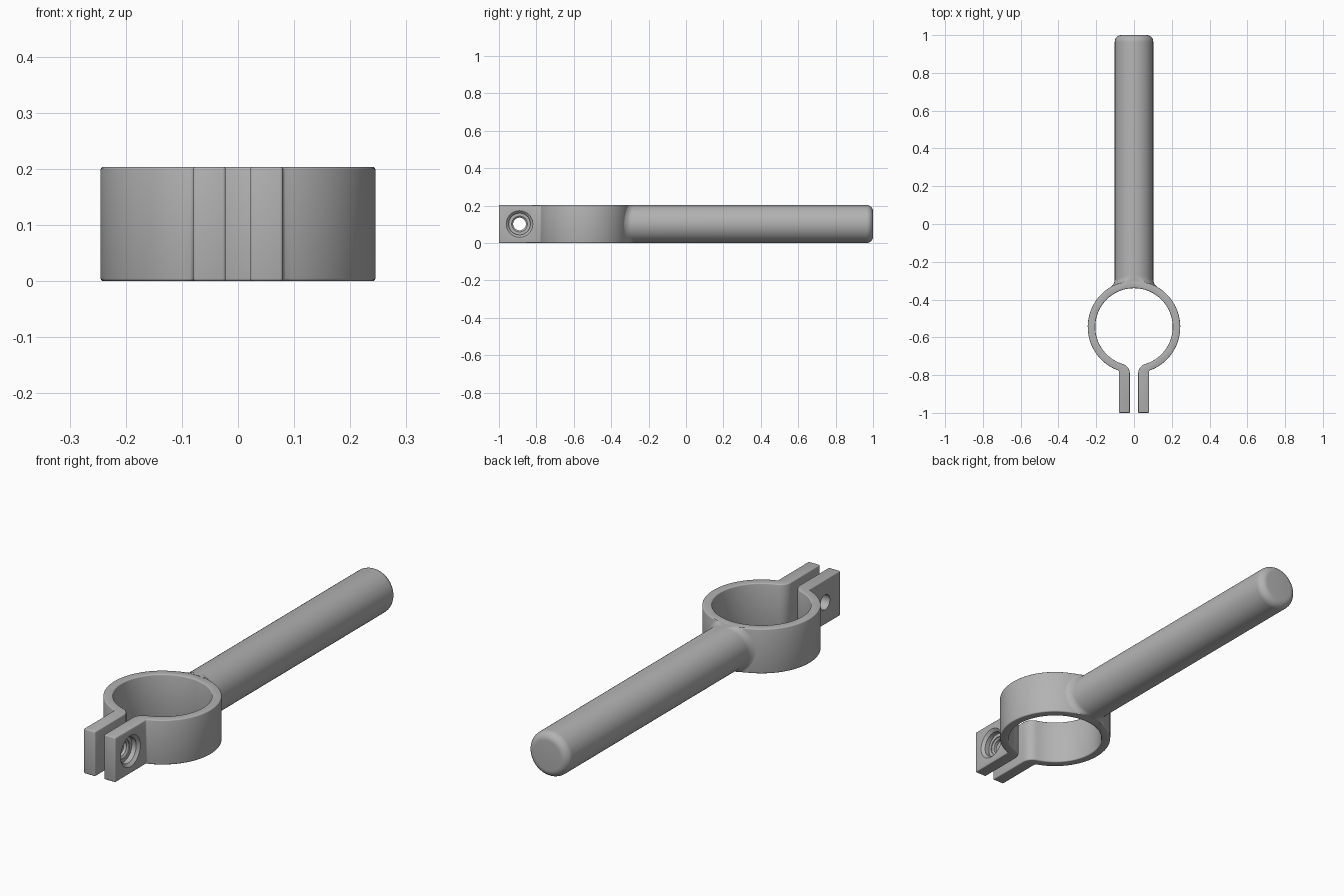
import bpy
import bmesh
from math import sin, cos, pi, sqrt, atan2

cube = bpy.data.objects.get("Cube")
if cube:
    bpy.data.objects.remove(cube, do_unlink=True)

R = 0.102                       # handle radius, half the clamp height
CY, OUT, INN = -0.545, 0.245, 0.205   # ring centre, outer and inner radius
LUG_IN, LUG_OUT = 0.022, 0.08
BOLT_Y = -0.89

grey = bpy.data.materials.new("plain grey")
grey.use_nodes = True
color = (0.45, 0.45, 0.45, 1)
grey.diffuse_color = color
grey.node_tree.nodes["Principled BSDF"].inputs["Base Color"].default_value = color


def make_object(name, bm):
    bmesh.ops.recalc_face_normals(bm, faces=bm.faces)
    mesh = bpy.data.meshes.new(name)
    bm.to_mesh(mesh)
    bm.free()
    mesh.materials.append(grey)
    obj = bpy.data.objects.new(name, mesh)
    bpy.context.collection.objects.link(obj)
    return obj


def loft(name, rings):
    """Skin a list of equal closed rings and cap both ends."""
    bm = bmesh.new()
    rows = [[bm.verts.new(p) for p in ring] for ring in rings]
    n = len(rows[0])
    for a, b in zip(rows, rows[1:]):
        for i in range(n):
            j = (i + 1) % n
            bm.faces.new((a[i], a[j], b[j], b[i]))
    bm.faces.new(rows[0])
    bm.faces.new(rows[-1])
    return make_object(name, bm)


def arc(cx, cy, r, a0, a1, n):
    return [(cx + r * cos(a0 + (a1 - a0) * i / n),
             cy + r * sin(a0 + (a1 - a0) * i / n)) for i in range(n + 1)]


def select_only(obj):
    bpy.ops.object.select_all(action='DESELECT')
    obj.select_set(True)
    bpy.context.view_layer.objects.active = obj


# Clamp: half outline of ring, lug and inner fillet, mirrored and extruded
fr = 0.052
fx = LUG_IN + fr
fy = CY - sqrt((INN + fr) ** 2 - fx ** 2)
to_ring = atan2(CY - fy, -fx)
lug_angle = -atan2(sqrt(OUT ** 2 - LUG_OUT ** 2), LUG_OUT)
half = arc(0, CY, OUT, pi / 2, lug_angle, 40)
half += [(LUG_OUT, -1), (LUG_IN, -1)]
half += arc(fx, fy, fr, pi, to_ring, 8)
half += arc(0, CY, INN, to_ring - pi, pi / 2, 40)[1:]
outline = half + [(-x, y) for x, y in reversed(half[1:-1])]

bm = bmesh.new()
base = bm.faces.new([bm.verts.new((x, y, 0)) for x, y in outline])
top = bmesh.ops.extrude_face_region(bm, geom=[base])["geom"]
bmesh.ops.translate(bm, vec=(0, 0, 2 * R),
                    verts=[v for v in top if isinstance(v, bmesh.types.BMVert)])
clamp = make_object("clamp_ring", bm)

# Bolt hole: stepped bore through both lugs, recessed on the +x side
bore = [(-0.1, 0.034), (0.036, 0.034), (0.042, 0.042), (0.046, 0.042),
        (0.046, 0.058), (0.068, 0.058), (LUG_OUT, 0.071), (0.1, 0.071)]
cutter = loft("bolt_hole_cutter", [
    [(x, BOLT_Y + r * cos(2 * pi * i / 40), R + r * sin(2 * pi * i / 40))
     for i in range(40)] for x, r in bore])
cutter.hide_render = True

bevel = clamp.modifiers.new("soft_edges", 'BEVEL')
bevel.width, bevel.segments = 0.005, 3
bevel.limit_method, bevel.angle_limit = 'ANGLE', 0.6
cut = clamp.modifiers.new("bolt_hole", 'BOOLEAN')
cut.operation, cut.object, cut.solver = 'DIFFERENCE', cutter, 'EXACT'
select_only(clamp)
for mod in ("soft_edges", "bolt_hole"):
    bpy.ops.object.modifier_apply(modifier=mod)
bpy.data.objects.remove(cutter, do_unlink=True)

# Handle: flared root that follows the ring, straight shaft, rounded end
N, FLARE, ROUND = 64, 0.03, 0.035
rings = []
for k in range(8):
    t = pi / 2 * k / 7
    r = R + FLARE * (1 - sin(t))
    ring = []
    for i in range(N):
        a = 2 * pi * i / N
        x = r * cos(a)
        z = max(-R, min(R, r * sin(a)))
        y = CY + sqrt(OUT ** 2 - x * x) - 0.003 + FLARE * (1 - cos(t))
        ring.append((x, y, R + z))
    rings.append(ring)
for k in range(9):
    t = pi / 2 * k / 8
    r = R - ROUND * (1 - cos(t))
    y = 1 - ROUND * (1 - sin(t))
    rings.append([(r * cos(2 * pi * i / N), y, R + r * sin(2 * pi * i / N))
                  for i in range(N)])
handle = loft("handle", rings)

# The root is buried in the ring wall, so its cap is not needed
bm = bmesh.new()
bm.from_mesh(handle.data)
caps = [f for f in bm.faces if len(f.verts) == N and f.calc_center_median().y < 0]
bmesh.ops.delete(bm, geom=caps, context='FACES_ONLY')
bm.to_mesh(handle.data)
bm.free()

for obj in (clamp, handle):
    select_only(obj)
    bpy.ops.object.shade_smooth_by_angle(angle=0.55)
